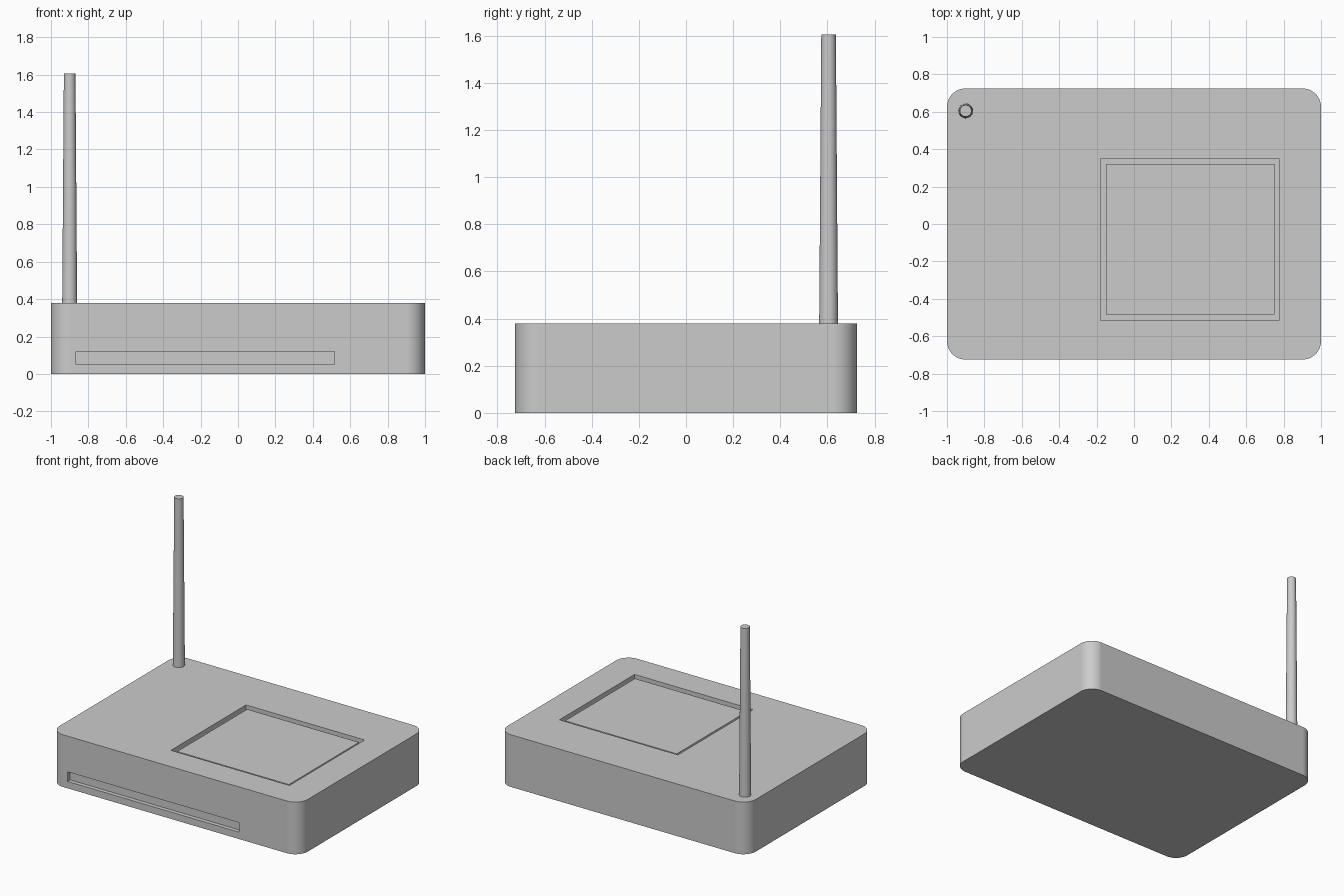
import bpy
import bmesh
from mathutils import Matrix, Vector

default = bpy.data.objects.get("Cube")
if default:
    bpy.data.objects.remove(default, do_unlink=True)

grey = bpy.data.materials.new("plain grey")
colour = (0.6, 0.6, 0.6, 1.0)
grey.diffuse_color = colour
grey.use_nodes = True
grey.node_tree.nodes["Principled BSDF"].inputs["Base Color"].default_value = colour

HEIGHT = 0.38
FRONT = -0.725


def make_object(name, bm):
    mesh = bpy.data.meshes.new(name)
    bm.to_mesh(mesh)
    bm.free()
    mesh.materials.append(grey)
    obj = bpy.data.objects.new(name, mesh)
    bpy.context.collection.objects.link(obj)
    return obj


def box(name, low, high, corner_radius=0):
    """Box between two corners, optionally with rounded upright edges."""
    low, high = Vector(low), Vector(high)
    bm = bmesh.new()
    place = Matrix.Translation((low + high) / 2) @ Matrix.Diagonal((*(high - low), 1))
    bmesh.ops.create_cube(bm, size=1, matrix=place)
    if corner_radius:
        upright = [e for e in bm.edges
                   if abs(e.verts[0].co.z - e.verts[1].co.z) > 0.1]
        bmesh.ops.bevel(bm, geom=upright, offset=corner_radius, segments=12,
                        profile=0.5, affect='EDGES')
    return make_object(name, bm)


def activate(obj):
    bpy.ops.object.select_all(action='DESELECT')
    obj.select_set(True)
    bpy.context.view_layer.objects.active = obj


def cut(target, cutter):
    """Subtract the cutter from the target and remove the cutter."""
    activate(target)
    mod = target.modifiers.new("cut", 'BOOLEAN')
    mod.operation = 'DIFFERENCE'
    mod.solver = 'EXACT'
    mod.object = cutter
    bpy.ops.object.modifier_apply(modifier=mod.name)
    bpy.data.objects.remove(cutter, do_unlink=True)


def smooth(obj):
    activate(obj)
    bpy.ops.object.shade_smooth_by_angle(angle=0.6)
    mod = obj.modifiers.new("flat_panels", 'WEIGHTED_NORMAL')
    mod.keep_sharp = True


# Rounded housing with a square lid pocket and a long front slot
housing = box("housing", (-1, FRONT, 0), (1, -FRONT, HEIGHT), 0.1)
cut(housing, box("lid_pocket_cutter", (-0.18, -0.515, HEIGHT - 0.04),
                 (0.775, 0.35, HEIGHT + 0.1)))
cut(housing, box("front_slot_cutter", (-0.865, FRONT - 0.1, 0.05),
                 (0.515, FRONT + 0.03, 0.12)))
smooth(housing)

# Lid panel sitting slightly below the top with a gap around it
box("lid_panel", (-0.15, -0.485, HEIGHT - 0.04), (0.75, 0.32, HEIGHT - 0.012))

# Tapered antenna at the back right corner
bottom, top = HEIGHT - 0.02, 1.605
bm = bmesh.new()
bmesh.ops.create_cone(bm, cap_ends=True, segments=32, radius1=0.04, radius2=0.031,
                      depth=top - bottom,
                      matrix=Matrix.Translation((-0.9, 0.605, (top + bottom) / 2)))
smooth(make_object("antenna", bm))
